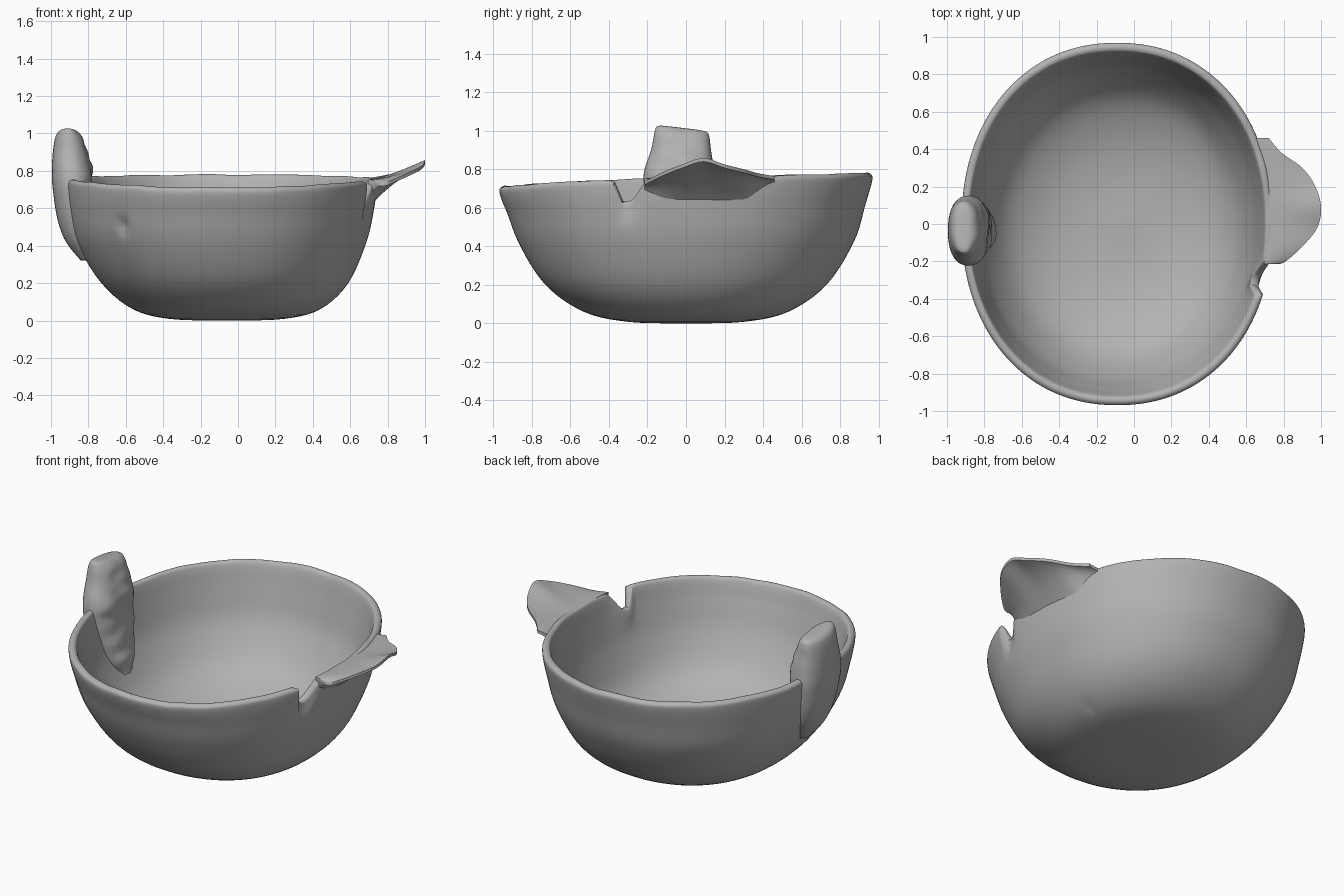
import bpy, bmesh, math
from mathutils import Vector, noise

if "Cube" in bpy.data.objects:
    bpy.data.objects.remove(bpy.data.objects["Cube"])

clay = bpy.data.materials.new("grey_clay")
clay.use_nodes = True
clay.diffuse_color = (0.45, 0.45, 0.45, 1)
clay.node_tree.nodes["Principled BSDF"].inputs["Base Color"].default_value = clay.diffuse_color


def spline(points, steps):
    """Catmull-Rom curve through points of any dimension."""
    pts = [points[0]] + list(points) + [points[-1]]
    out = []
    for a, b, c, d in zip(pts, pts[1:], pts[2:], pts[3:]):
        for i in range(steps):
            t = i / steps
            out.append([0.5 * (2 * q + (r - p) * t + (2 * p - 5 * q + 4 * r - s) * t * t
                               + (3 * q - p - 3 * r + s) * t ** 3)
                        for p, q, r, s in zip(a, b, c, d)])
    return out + [list(points[-1])]


def ramp(t):
    t = max(0.0, min(1.0, t))
    return t * t * (3 - 2 * t)


def loft(name, rings):
    """Skin closed rings of equal size and cap both ends."""
    bm = bmesh.new()
    rows = [[bm.verts.new(p) for p in ring] for ring in rings]
    n = len(rows[0])
    for a, b in zip(rows, rows[1:]):
        for i in range(n):
            j = (i + 1) % n
            bm.faces.new((a[i], a[j], b[j], b[i]))
    bm.faces.new(rows[0][::-1])
    bm.faces.new(rows[-1])
    bmesh.ops.recalc_face_normals(bm, faces=bm.faces)
    mesh = bpy.data.meshes.new(name)
    bm.to_mesh(mesh)
    bm.free()
    mesh.materials.append(clay)
    obj = bpy.data.objects.new(name, mesh)
    bpy.context.collection.objects.link(obj)
    bpy.ops.object.select_all(action="DESELECT")
    obj.select_set(True)
    bpy.context.view_layer.objects.active = obj
    bpy.ops.object.shade_smooth_by_angle(angle=math.radians(50))
    return obj


# Bowl wall: x radius, y radius and height, from outer base over the rim to inner floor
wall = [(.02, .02, 0), (.3, .3, .008), (.5, .53, .06), (.66, .73, .2), (.775, .87, .42),
        (.818, .93, .6), (.832, .967, .72), (.825, .96, .752), (.8, .935, .757),
        (.785, .915, .73), (.76, .88, .6), (.715, .82, .42), (.61, .68, .22),
        (.45, .48, .11), (.25, .25, .06), (.02, .02, .055)]
OUTER = 7 * 5
# Small dents in the outside: centre, radius, depth
dents = [((-.61, -.7, .51), .06, .03), ((.42, .12, .09), .06, .03), ((.55, .64, .4), .06, .02)]


def bowl_point(rx, ry, z, angle, outside):
    c, s = math.cos(angle), math.sin(angle)
    k = (abs(c) ** 2.15 + abs(s) ** 2.15) ** (-1 / 2.15)
    high = ramp((z - .45) / .3)
    y = ry * k * s
    # the rim dips at the front and is slightly uneven
    drop = -.022 * s + .025 * max(0, -s) ** 2
    drop += .008 * noise.noise(Vector((c * 5, s * 5, 0)))
    # notch beside the spout
    notch = 0
    if c > 0:
        notch = .115 * ramp((y + .375) / .03) * (1 - ramp((y + .31) / .13))
    z -= (drop + notch) * high
    k *= 1 - .4 * notch * high
    p = Vector((-.06 - .03 * ramp(z / .5) + rx * k * c, ry * k * s, z))
    if outside:
        for centre, radius, depth in dents:
            d = (p - Vector(centre)) * Vector((1, 1, 1)).length / 1.73
            p -= Vector((p.x, p.y, 0)).normalized() * depth * math.exp(-d.length_squared / radius ** 2 * 3)
    return p


SEG = 240
loft("bowl", [[bowl_point(*row, 2 * math.pi * i / SEG, n < OUTER) for i in range(SEG)]
              for n, row in enumerate(spline(wall, 5))])

# Upright lug: height, x centre, x radius, y centre, y radius
lug = [(.32, -.79, .05, -.03, .05), (.42, -.83, .09, -.03, .12), (.54, -.865, .1, -.03, .16),
       (.7, -.885, .105, -.035, .185), (.8, -.887, .108, -.035, .18), (.9, -.9, .09, -.025, .155),
       (.98, -.908, .068, -.02, .142), (1.01, -.908, .045, -.02, .125), (1.015, -.908, .015, -.02, .06)]


def lug_point(z, cx, rx, cy, ry, angle):
    c, s = math.cos(angle), math.sin(angle)
    x = cx + rx * math.copysign(abs(c) ** .85, c)
    y = cy + ry * math.copysign(abs(s) ** .85, s)
    # ragged inner face and a top that rises to the front
    x += .02 * max(0, c) * noise.noise(Vector((x * 9, y * 9, z * 14)))
    return (x, y, z - .12 * (y + .02) * ramp((z - .85) / .15))


loft("upright_lug", [[lug_point(*row, 2 * math.pi * i / 40) for i in range(40)]
                     for row in spline(lug, 5)])

# Spout: y, tip x, tip height
spout = [(-.215, .77, .735), (-.2, .81, .745), (-.12, .9, .785), (-.02, .98, .825),
         (.09, 1, .858), (.2, .97, .825), (.3, .9, .8), (.38, .79, .778), (.46, .72, .765)]


def spout_ring(y, tip, z):
    root = -.09 + .8 * (1 - (abs(y) / .95) ** 2.15) ** .465
    depth = .12 * ramp((.5 - y) / .2) * ramp((y + .4) / .3)
    top, under = [], []
    for i in range(9):
        t = i / 8
        x = root + (tip - root) * t
        top.append((x, y, .755 + (z - .755) * t ** 1.3))
        under.append((x, y, .755 + (z - .755) * t ** 1.3 - .018 - depth * (1 - t) ** 2.2))
    return top + under[::-1]


loft("spout", [spout_ring(*row) for row in spline(spout, 5)])
